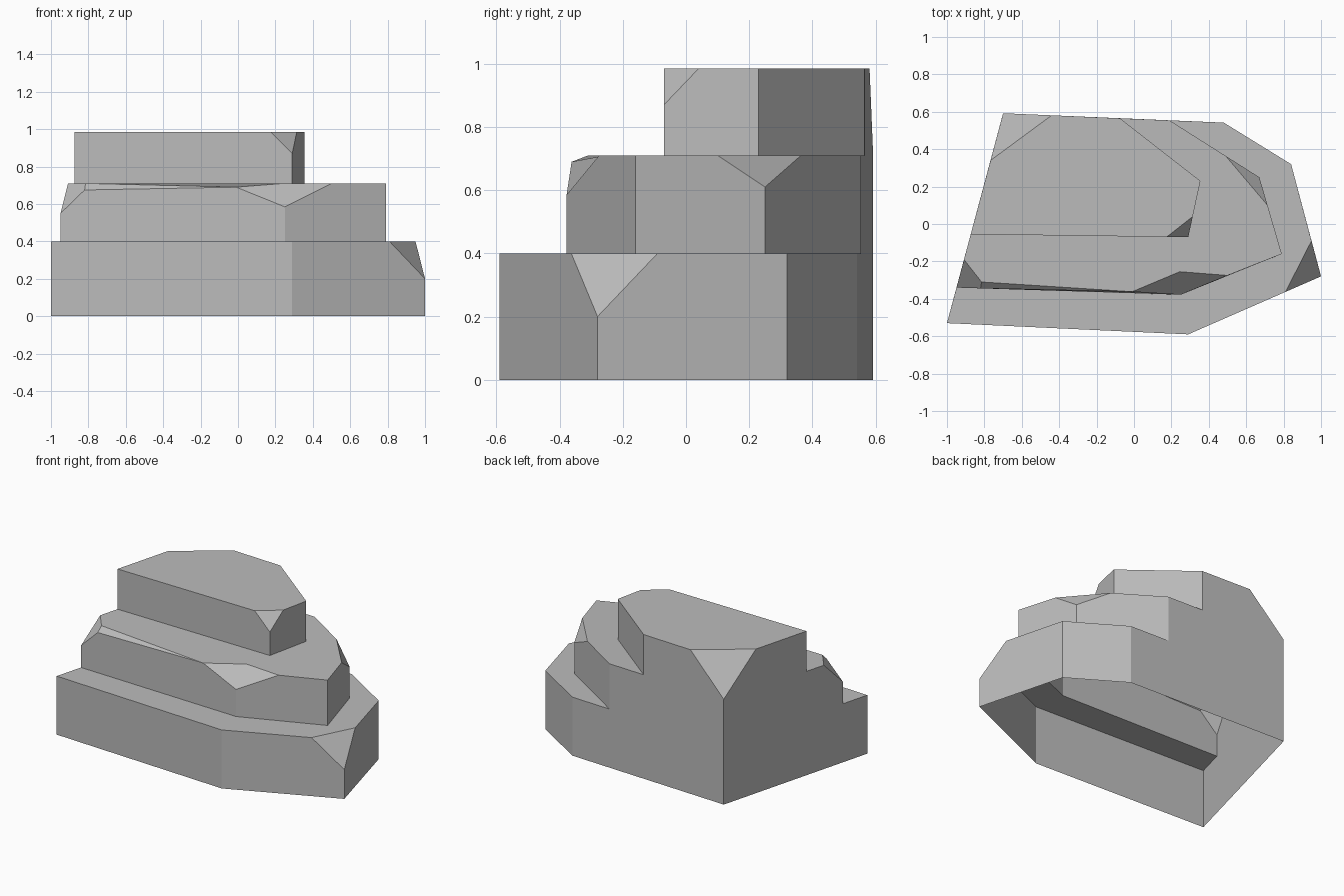
import bpy
import bmesh

cube = bpy.data.objects.get("Cube")
if cube:
    bpy.data.objects.remove(cube, do_unlink=True)

stone = bpy.data.materials.new("grey_stone")
stone.use_nodes = True
colour = (0.5, 0.5, 0.5, 1)
stone.diffuse_color = colour
stone.node_tree.nodes["Principled BSDF"].inputs["Base Color"].default_value = colour

faces = []          # every face as a list of points
left_profile = []   # stepped edge of the flat left-hand wall
back_profile = []   # stepped edge of the flat back wall


def tier(outline, low, high, chips, skip=()):
    """Walls of one step, from the side wall round to the back wall.
    chips: corner index -> (corner height, point before, point after, inner points)
    Returns the base chain and the top chain, for the ledges."""
    base = [(x, y, low) for x, y in outline]
    enter, leave, crest = [], [], []
    for i, (x, y) in enumerate(outline):
        if i in chips:
            height, before, after, inner = chips[i]
            corner = (x, y, height)
            enter.append([corner, before])
            leave.append([after, corner])
            chain = [before, *inner, after]
            faces.append([corner, after, *reversed(inner), before])
        else:
            corner = (x, y, high)
            enter.append([corner])
            leave.append([corner])
            chain = [corner]
        crest += [p for p in chain if p not in skip]
    for i in range(len(outline) - 1):
        faces.append([base[i], base[i + 1], *enter[i + 1], *leave[i]])
    left_profile.extend([base[0], *enter[0]])
    back_profile.extend([base[-1], *leave[-1]])
    return base, crest


FLOOR, STEP, SHELF, SUMMIT = 0, 0.4, 0.71, 0.985

# Lower step, one chipped corner
lower = tier([(-1, -0.53), (0.29, -0.59), (1, -0.28), (0.84, 0.32), (0.48, 0.542)],
             FLOOR, STEP,
             {2: (0.2, (0.81, -0.363, STEP), (0.949, -0.09, STEP), [])})

# Middle step, three chipped corners and a thin worn front edge
worn_start = (-0.82, -0.344, 0.675)
worn_end = (-0.01, -0.362, 0.69)
worn_top = (-0.815, -0.31, SHELF)
middle = tier([(-0.949, -0.34), (0.25, -0.378), (0.79, -0.16), (0.67, 0.25), (0.19, 0.554)],
              STEP, SHELF,
              {0: (0.55, (-0.909, -0.19, SHELF), worn_start, [worn_top]),
               1: (0.585, worn_end, (0.5, -0.275, SHELF), [(0.245, -0.255, SHELF)]),
               3: (0.61, (0.714, 0.1, SHELF), (0.49, 0.364, SHELF), [])},
              skip=(worn_start,))
faces.append([worn_top, worn_start, worn_end])

# Upper step, one chipped corner
upper = tier([(-0.873, -0.055), (0.29, -0.07), (0.355, 0.23), (-0.075, 0.565)],
             SHELF, SUMMIT,
             {1: (0.87, (0.175, -0.069, SUMMIT), (0.314, 0.04, SUMMIT), [])})

# Ledges between the steps
for below, above in ((lower, middle), (middle, upper)):
    faces.append(below[1] + above[0][::-1])

# Summit, flat walls and the chipped back corner
foot = (-0.7, 0.592, FLOOR)
corner = (-0.7, 0.592, 0.72)
side_chip = (-0.767, 0.34, SUMMIT)
back_chip = (-0.44, 0.581, SUMMIT)
faces.append(upper[1] + [back_chip, side_chip])
faces.append([corner, side_chip, back_chip])
faces.append(left_profile + [side_chip, corner, foot])
faces.append(back_profile + [back_chip, corner, foot])

# Join the faces into one open-bottomed shell
bm = bmesh.new()
verts = {}
for points in faces:
    loop = []
    for p in points:
        if p not in verts:
            verts[p] = bm.verts.new(p)
        if verts[p] not in loop:
            loop.append(verts[p])
    bm.faces.new(loop)
bmesh.ops.recalc_face_normals(bm, faces=bm.faces)
bm.faces.ensure_lookup_table()
summit = max(bm.faces, key=lambda f: f.calc_center_median().z)
if summit.normal.z < 0:
    bmesh.ops.reverse_faces(bm, faces=bm.faces)

mesh = bpy.data.meshes.new("stepped_rock")
bm.to_mesh(mesh)
bm.free()
mesh.materials.append(stone)
rock = bpy.data.objects.new("stepped_rock", mesh)
bpy.context.collection.objects.link(rock)
